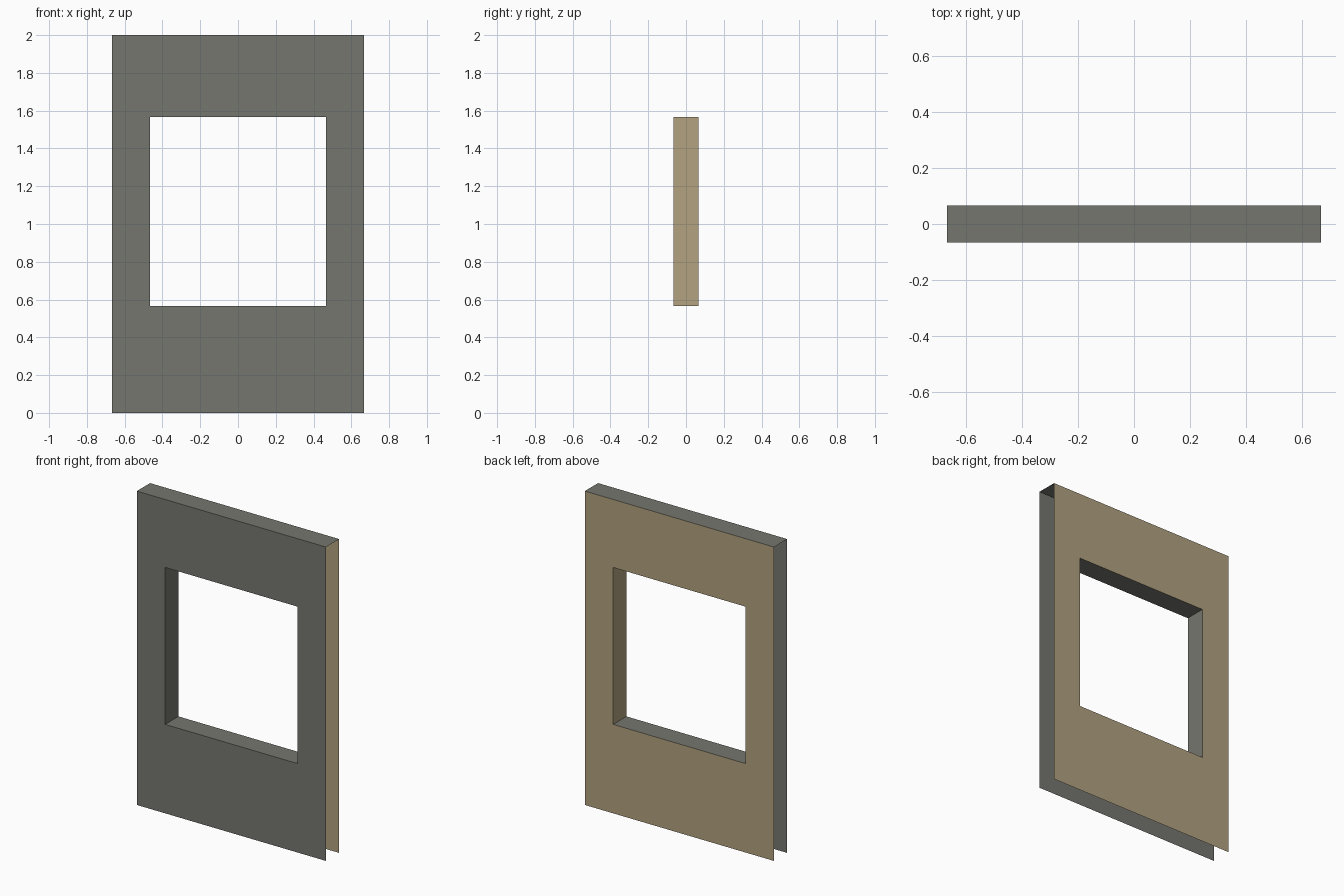
import bpy
import bmesh

if "Cube" in bpy.data.objects:
    bpy.data.objects.remove(bpy.data.objects["Cube"])

W, D, H = 0.6667, 0.0667, 2.0           # half width, half depth, height
WX, Z0, Z1 = 0.4667, 0.5667, 1.5667     # window half width, sill and head


def material(name, rgb):
    m = bpy.data.materials.new(name)
    m.diffuse_color = (*rgb, 1)
    m.use_nodes = True
    m.node_tree.nodes["Principled BSDF"].inputs["Base Color"].default_value = m.diffuse_color
    return m


GREY = material("grey concrete", (0.181, 0.181, 0.159))
TAN = material("tan plaster", (0.445, 0.361, 0.216))


def sheet(name, quads, mat):
    """Open surface made of quads that share corners."""
    bm = bmesh.new()
    for q in quads:
        bm.faces.new([bm.verts.new(p) for p in q])
    bmesh.ops.remove_doubles(bm, verts=bm.verts, dist=1e-5)
    me = bpy.data.meshes.new(name)
    bm.to_mesh(me)
    bm.free()
    me.materials.append(mat)
    ob = bpy.data.objects.new(name, me)
    bpy.context.collection.objects.link(ob)
    return ob


def rect(hw, z0, z1, y):
    return [(-hw, y, z0), (hw, y, z0), (hw, y, z1), (-hw, y, z1)]


def holed_wall(name, y, mat):
    """Rectangular wall face with the window opening left out."""
    o, i = rect(W, 0, H, y), rect(WX, Z0, Z1, y)
    quads = [(o[k], o[(k + 1) % 4], i[(k + 1) % 4], i[k]) for k in range(4)]
    if y > 0:
        quads = [q[::-1] for q in quads]
    sheet(name, quads, mat)


# Front and back wall faces (sides and underside stay open)
holed_wall("front_wall", -D, GREY)
holed_wall("back_wall", D, TAN)

# Top cap
sheet("top_cap", [[(-W, -D, H), (W, -D, H), (W, D, H), (-W, D, H)]], GREY)

# Window reveals, facing into the opening
f, b = rect(WX, Z0, Z1, -D), rect(WX, Z0, Z1, D)
for k, (name, mat) in enumerate([("window_sill", GREY), ("right_reveal", TAN),
                                 ("window_head", GREY), ("left_reveal", GREY)]):
    n = (k + 1) % 4
    sheet(name, [(f[k], f[n], b[n], b[k])], mat)
